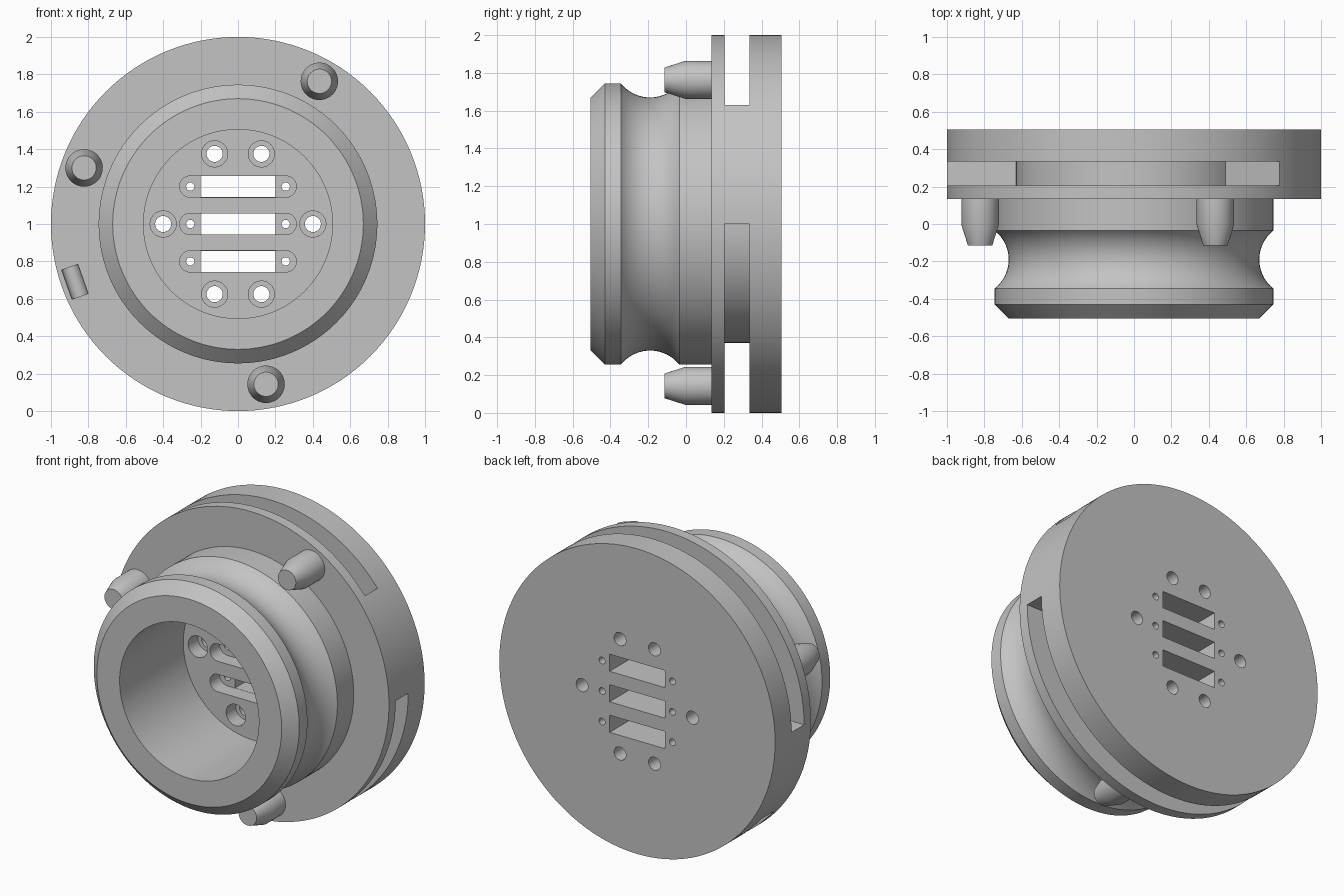
import bpy, bmesh, math
from mathutils import Vector

cube = bpy.data.objects.get("Cube")
if cube:
    bpy.data.objects.remove(cube, do_unlink=True)

AXIS_Z = 1.0
FLOOR_Y, FLANGE_Y, BACK_Y = 0.155, 0.135, 0.505

grey = bpy.data.materials.new("satin_grey")
grey.use_nodes = True
grey.diffuse_color = (0.55, 0.55, 0.55, 1)
grey.node_tree.nodes["Principled BSDF"].inputs["Base Color"].default_value = (0.55, 0.55, 0.55, 1)


def finish(name, bm):
    bmesh.ops.recalc_face_normals(bm, faces=bm.faces)
    mesh = bpy.data.meshes.new(name)
    bm.to_mesh(mesh)
    bm.free()
    obj = bpy.data.objects.new(name, mesh)
    bpy.context.collection.objects.link(obj)
    mesh.materials.append(grey)
    return obj


def turned(name, profile, x=0, z=AXIS_Z, n=128):
    """Solid of revolution along y; both ends closed with flat discs."""
    bm = bmesh.new()
    rings = []
    for r, y in profile:
        angles = [2 * math.pi * i / n for i in range(n)]
        rings.append([bm.verts.new((x + r * math.cos(a), y, z + r * math.sin(a))) for a in angles])
    for a, b in zip(rings, rings[1:]):
        for i in range(n):
            j = (i + 1) % n
            bm.faces.new((a[i], a[j], b[j], b[i]))
    bm.faces.new(rings[0])
    bm.faces.new(rings[-1])
    return finish(name, bm)


def prism(name, outline, y0, y1):
    """Outline in x and z, extruded along y."""
    bm = bmesh.new()
    face = bm.faces.new([bm.verts.new((x, y0, z)) for x, z in outline])
    new = bmesh.ops.extrude_face_region(bm, geom=[face])["geom"]
    bmesh.ops.translate(bm, vec=(0, y1 - y0, 0),
                        verts=[v for v in new if isinstance(v, bmesh.types.BMVert)])
    return finish(name, bm)


def arc(cx, cz, r, start, end, n):
    angles = [math.radians(start + (end - start) * i / n) for i in range(n + 1)]
    return [(cx + r * math.cos(a), cz + r * math.sin(a)) for a in angles]


def circle(cx, cz, r, n=32):
    return arc(cx, cz, r, 0, 360, n)[:-1]


# Body: bored collar with a concave waist, and a wide flange
half, depth = 0.155, 0.075
waist_r = (half ** 2 + depth ** 2) / (2 * depth)
sweep = math.degrees(math.asin(half / waist_r))
waist = [(r, y) for y, r in arc(-0.19, 0.67 + waist_r, waist_r, 270 - sweep, 270 + sweep, 20)]
body = turned("flanged_body",
              [(0.505, FLOOR_Y), (0.505, -0.505), (0.67, -0.505), (0.745, -0.43)]
              + waist + [(0.745, FLANGE_Y), (1, FLANGE_Y), (1, BACK_Y)])

cutters = []


def cut(outline, y0, y1):
    cutters.append(prism("cutter", outline, y0, y1))


# Two long slots around the flange rim
for start, end in ((39, 180), (219, 360)):
    cut(arc(0, AXIS_Z, 0.63, start, end, 50) + arc(0, AXIS_Z, 1.1, end, start, 50), 0.205, 0.335)

# Counterbored screw holes in the bore floor
for x, dz in ((-0.125, 0.375), (0.125, 0.375), (-0.4, 0), (0.4, 0), (-0.125, -0.375), (0.125, -0.375)):
    cut(circle(x, AXIS_Z + dz, 0.07), FLOOR_Y - 0.1, FLOOR_Y + 0.1)
    cut(circle(x, AXIS_Z + dz, 0.043), FLOOR_Y + 0.05, BACK_Y + 0.1)

# Connector windows with rounded recesses and small fixing holes
for dz in (-0.2, 0, 0.2):
    z = AXIS_Z + dz
    cut(arc(0.255, z, 0.057, -90, 90, 16) + arc(-0.255, z, 0.057, 90, 270, 16),
        FLOOR_Y - 0.1, FLOOR_Y + 0.1)
    cut([(-0.2, z - 0.056), (0.2, z - 0.056), (0.2, z + 0.056), (-0.2, z + 0.056)],
        FLOOR_Y + 0.05, BACK_Y + 0.1)
    for x in (-0.255, 0.255):
        cut(circle(x, z, 0.022, 20), FLOOR_Y + 0.05, BACK_Y + 0.1)

# Half-round index notch in the flange face
notch_angle = math.radians(199.5)
radial = Vector((math.cos(notch_angle), 0, math.sin(notch_angle)))
bm = bmesh.new()
bmesh.ops.create_cone(bm, cap_ends=True, segments=32, radius1=0.046, radius2=0.046, depth=0.165)
tangent = Vector((-radial.z, 0, radial.x))
bmesh.ops.rotate(bm, verts=bm.verts, matrix=Vector((0, 0, 1)).rotation_difference(tangent).to_matrix())
bmesh.ops.translate(bm, verts=bm.verts, vec=radial * 0.925 + Vector((0, FLANGE_Y, AXIS_Z)))
cutters.append(finish("cutter", bm))

# Apply the cuts
for c in cutters:
    c.hide_render = True
    mod = body.modifiers.new("cut", "BOOLEAN")
    mod.operation, mod.solver, mod.object = "DIFFERENCE", "EXACT", c
bpy.context.view_layer.update()
result = bpy.data.meshes.new_from_object(body.evaluated_get(bpy.context.evaluated_depsgraph_get()))
body.modifiers.clear()
body.data = result
result.materials.clear()
result.materials.append(grey)
for c in cutters:
    bpy.data.objects.remove(c, do_unlink=True)

# Tapered locating pins
parts = [body]
pins = {"upper_left_pin": (0.435, 1.763), "right_pin": (-0.823, 1.3), "lower_pin": (0.15, 0.143)}
for name, (x, z) in pins.items():
    parts.append(turned(name, [(0.1, FLANGE_Y + 0.01), (0.1, -0.005), (0.065, -0.115)], x, z, 48))

bpy.ops.object.select_all(action="DESELECT")
for p in parts:
    p.select_set(True)
bpy.context.view_layer.objects.active = body
bpy.ops.object.shade_smooth_by_angle(angle=math.radians(30))
